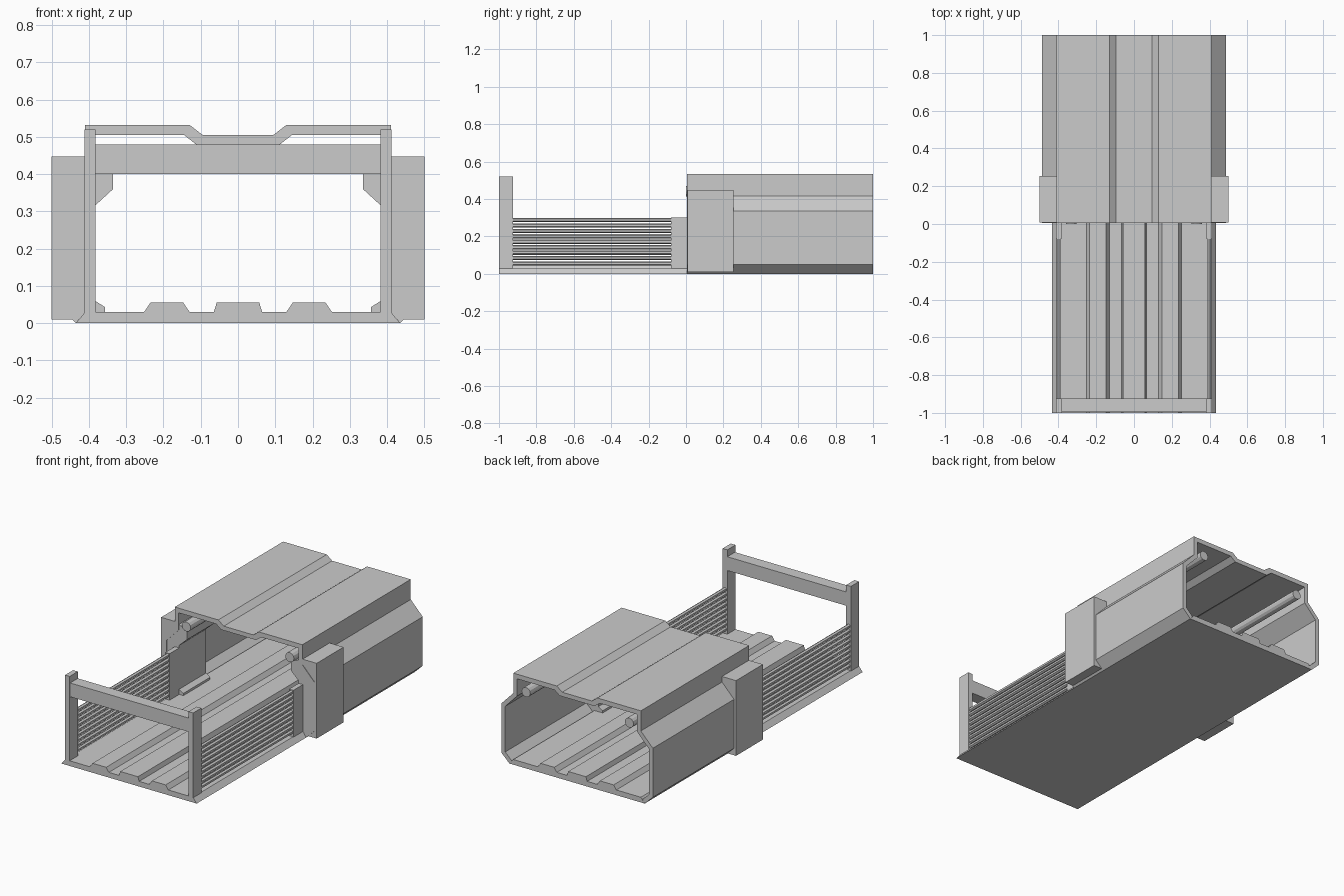
import bpy, bmesh, math

if "Cube" in bpy.data.objects:
    bpy.data.objects.remove(bpy.data.objects["Cube"])


def prism(name, outline, y0, y1, mirror=False):
    """Extrude an (x, z) outline from y0 to y1, optionally mirrored across x = 0."""
    bm = bmesh.new()
    face = bm.faces.new([bm.verts.new((x, y0, z)) for x, z in outline])
    out = bmesh.ops.extrude_face_region(bm, geom=[face])
    verts = [g for g in out["geom"] if isinstance(g, bmesh.types.BMVert)]
    bmesh.ops.translate(bm, verts=verts, vec=(0, y1 - y0, 0))
    bmesh.ops.recalc_face_normals(bm, faces=bm.faces)
    mesh = bpy.data.meshes.new(name)
    bm.to_mesh(mesh)
    bm.free()
    obj = bpy.data.objects.new(name, mesh)
    bpy.context.collection.objects.link(obj)
    if mirror:
        obj.modifiers.new("Mirror", "MIRROR").use_mirror_merge = False
    return obj


def rect(x0, x1, z0, z1):
    return [(x0, z0), (x1, z0), (x1, z1), (x0, z1)]


def circle(x, z, r, n, start=0.0):
    angles = [start + math.tau * i / n for i in range(n)]
    return [(x + r * math.cos(a), z + r * math.sin(a)) for a in angles]


def both_sides(half):
    """Right half ordered outwards from the centre -> full left-to-right chain."""
    return [(-x, z) for x, z in reversed(half)] + half


# Ribbed floor over the full length
ribs = [(0.057, 0.055), (0.065, 0.03), (0.13, 0.03), (0.147, 0.055),
        (0.235, 0.055), (0.252, 0.03), (0.41, 0.03), (0.435, 0)]
prism("ribbed_floor", both_sides(ribs), -1, 1)

# Front arch: two posts and a crossbeam
prism("arch_post", rect(0.382, 0.412, 0.01, 0.52), -1, -0.925, True)
prism("arch_beam", rect(-0.385, 0.385, 0.40, 0.48), -0.995, -0.925)

# Side grilles with horizontal bars and an end post
for i in range(9):
    prism(f"grille_bar_{i + 1}", circle(0.398, 0.055 + i * 0.029, 0.0115, 6, math.pi / 6),
          -0.93, -0.075, True)
prism("grille_end_post", rect(0.384, 0.412, 0.025, 0.30), -0.08, 0.02, True)

# Rear tunnel shell with a recessed roof channel and flared walls
outer = [(0.095, 0.505), (0.13, 0.532), (0.41, 0.532), (0.41, 0.415),
         (0.487, 0.335), (0.487, 0.05), (0.435, 0.0)]
inner = [(0.113, 0.48), (0.145, 0.505), (0.385, 0.505), (0.385, 0.405),
         (0.462, 0.325), (0.462, 0.06), (0.42, 0.02)]
prism("tunnel_shell", both_sides(outer) + both_sides(inner)[::-1], 0.005, 1)

# Side buttresses around the tunnel mouth, with inner bracket and foot
buttress = [(0.43, 0.01), (0.5, 0.01), (0.5, 0.447), (0.41, 0.447), (0.335, 0.415),
            (0.335, 0.36), (0.384, 0.315), (0.384, 0.06), (0.357, 0.043), (0.357, 0.02)]
prism("buttress", buttress, 0.008, 0.255, True)

# Ceiling pipes
pipe = prism("ceiling_pipe", circle(0.332, 0.44, 0.028, 12), 0.0, 0.995, True)
